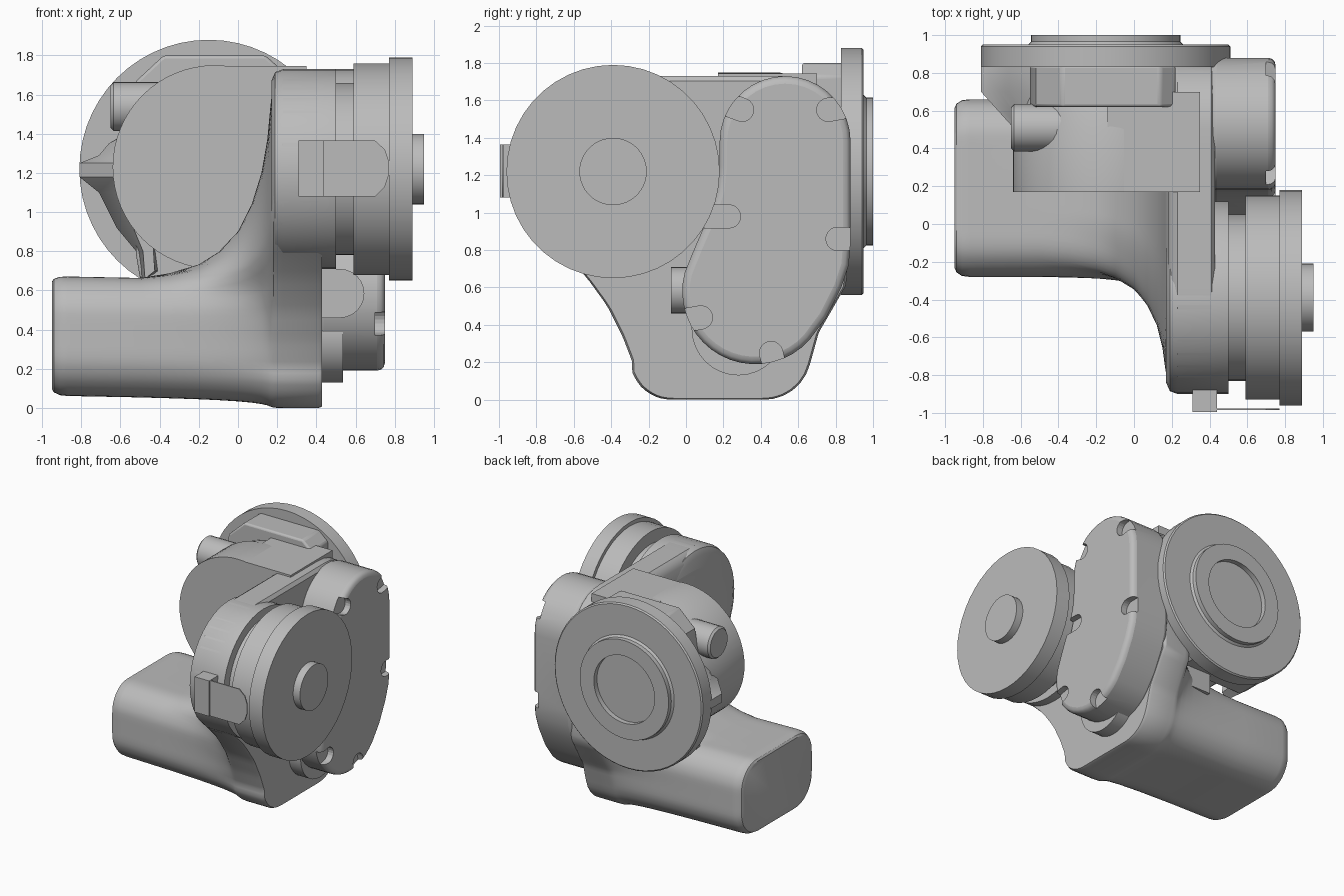
import bpy, bmesh
from math import sin, cos, pi, radians
from mathutils import Vector

cube = bpy.data.objects.get("Cube")
if cube:
    bpy.data.objects.remove(cube, do_unlink=True)

grey = bpy.data.materials.new("plain grey")
grey.use_nodes = True
colour = (0.5, 0.5, 0.5, 1)
grey.diffuse_color = colour
grey.node_tree.nodes["Principled BSDF"].inputs["Base Color"].default_value = colour
parts = []


def place(axis, u, v, w):
    """Map a cross-section point (u, v) at distance w along the axis."""
    return (w, u, v) if axis == "x" else (u, w, v)


def skin(name, rings, bevel=0):
    """Bridge equal-length rings of points and cap both ends."""
    bm = bmesh.new()
    loops = [[bm.verts.new(p) for p in ring] for ring in rings]
    n = len(loops[0])
    for a, b in zip(loops, loops[1:]):
        for i in range(n):
            j = (i + 1) % n
            bm.faces.new((a[i], a[j], b[j], b[i]))
    bm.faces.new(loops[0])
    bm.faces.new(loops[-1])
    bmesh.ops.recalc_face_normals(bm, faces=bm.faces)
    mesh = bpy.data.meshes.new(name)
    bm.to_mesh(mesh)
    bm.free()
    mesh.materials.append(grey)
    ob = bpy.data.objects.new(name, mesh)
    bpy.context.collection.objects.link(ob)
    if bevel:
        mod = ob.modifiers.new("rounded edges", "BEVEL")
        mod.width = bevel
        mod.segments = 3
        mod.angle_limit = radians(40)
    parts.append(ob)
    return ob


def prism(name, axis, points, start, end, bevel=0):
    return skin(name, [[place(axis, u, v, w) for u, v in points] for w in (start, end)], bevel)


def arc(cu, cv, r, a0, a1, n=12):
    return [(cu + r * cos(radians(a0 + (a1 - a0) * i / n)),
             cv + r * sin(radians(a0 + (a1 - a0) * i / n))) for i in range(n + 1)]


def lathe(name, axis, cu, cv, profile, n=44):
    """Turn (radius, position) pairs around an axis."""
    return skin(name, [[place(axis, cu + r * cos(2 * pi * i / n), cv + r * sin(2 * pi * i / n), w)
                        for i in range(n)] for r, w in profile])


def radial(points, centre, n=112):
    """Resample a closed outline along rays from a centre."""
    c, out = Vector(centre), []
    pts = [Vector(p) - c for p in points]
    for i in range(n):
        d = Vector((cos(2 * pi * i / n), sin(2 * pi * i / n)))
        best = 0
        for p, q in zip(pts, pts[1:] + pts[:1]):
            e = q - p
            det = d.x * e.y - d.y * e.x
            if abs(det) < 1e-9:
                continue
            dist = (p.x * e.y - p.y * e.x) / det
            s = (p.x * d.y - p.y * d.x) / det
            if -1e-6 <= s <= 1 + 1e-6 and dist > best:
                best = dist
        out.append(d * best)
    return out


# Housing: motor barrel flowing into the tall side wall
centre = Vector((0.2, 0.38))
motor = (arc(-0.06, 0.26, 0.22, 180, 270, 8) + arc(0.44, 0.26, 0.22, 270, 360, 8)
         + arc(0.46, 0.45, 0.2, 0, 90, 8) + arc(-0.08, 0.45, 0.2, 90, 180, 8))
wall = (arc(-0.39, 1.22, 0.51, 90, 215, 20)
        + [(-0.55, 0.68), (-0.42, 0.5), (-0.34, 0.34), (-0.29, 0.21)]
        + arc(-0.08, 0.22, 0.22, 200, 270, 6) + arc(0.42, 0.25, 0.25, 270, 345, 6)
        + [(0.71, 0.36), (0.78, 0.48), (0.86, 0.62)]
        + arc(0.53, 1.4, 0.33, 0, 90, 8))
small, big = radial(motor, centre), radial(wall, centre)
stations = [(-0.95, 0, 0.9), (-0.94, 0, 0.95), (-0.91, 0, 0.99), (-0.87, 0, 1),
            (-0.5, 0, 1), (-0.35, 0.025, 1), (-0.2, 0.07, 1), (-0.1, 0.13, 1),
            (0, 0.23, 1), (0.07, 0.36, 1), (0.12, 0.51, 1), (0.15, 0.67, 1),
            (0.165, 0.82, 1), (0.18, 0.94, 1), (0.2, 0.98, 1), (0.23, 1, 1),
            (0.41, 1, 1), (0.43, 1, 0.98)]
rings = []
for x, t, scale in stations:
    lift = 0.02 * (0.2 - x) * (1 - t)
    rings.append([(x, centre.x + p.x, centre.y + p.y + lift)
                  for p in (a.lerp(b, t) * scale for a, b in zip(small, big))])
skin("motor_housing", rings)

# Central body
lathe("central_body", "y", -0.12, 1.23, [(0.52, 0.17), (0.52, 0.5), (0.46, 0.7)], 64)
prism("body_block", "x", [(0.17, 0.5), (0.7, 0.5), (0.7, 1.745), (0.17, 1.745)], -0.14, 0.35)

# Front rotating drum and its mounting boss
lathe("drum_boss", "x", -0.39, 1.22, [(0.45, 0.17), (0.495, 0.19), (0.51, 0.23), (0.51, 0.5)])
lathe("front_drum", "x", -0.39, 1.22,
      [(0.44, 0.45), (0.44, 0.59), (0.54, 0.59), (0.54, 0.77), (0.57, 0.77), (0.57, 0.89),
       (0.18, 0.89), (0.18, 0.95)])

# Rear flange with recessed hub
lathe("rear_flange", "y", -0.15, 1.22,
      [(0.66, 0.83), (0.66, 0.94), (0.65, 0.95), (0.41, 0.95), (0.395, 0.965), (0.395, 1.0),
       (0.27, 1.0), (0.27, 0.96)], 56)
neck = [(-0.38, 1.8), (0.14, 1.8), (0.22, 1.73), (0.22, 0.75), (0.1, 0.66),
        (-0.5, 0.66), (-0.52, 0.78), (-0.55, 1.5), (-0.52, 1.67)]
prism("rear_neck", "y", neck, 0.62, 0.84, 0.015)

# Pointed lug beside the neck, tapering toward the front
lug = [(-0.5, 1.45), (-0.66, 1.35), (-0.71, 1.29), (-0.81, 1.25), (-0.81, 1.18),
       (-0.71, 1.1), (-0.62, 0.92), (-0.52, 0.8), (-0.5, 0.66), (-0.4, 0.7)]
skin("pointed_lug", [[(-0.45 + (x + 0.45) * s, y, z) for x, z in lug]
                     for y, s in ((0.5, 0.5), (0.7, 1), (0.84, 1))])

# Cable gland
lathe("cable_gland", "x", 0.51, 1.54,
      [(0.11, -0.65), (0.125, -0.635), (0.125, -0.2)], 24)

# Kidney-shaped side cover with screw notches
kidney = (arc(0.53, 1.38, 0.35, 0, 180, 18)
          + [(0.18, 1.25), (0.165, 1.12), (0.12, 0.98), (0.05, 0.82)]
          + arc(0.37, 0.58, 0.39, 165, 318, 18)
          + [(0.75, 0.44), (0.83, 0.6), (0.87, 0.72), (0.88, 0.84)])
cover = prism("side_cover", "x", kidney, 0.4, 0.75, 0.04)
notches = [(0.3, 1.55, 160), (0.76, 1.55, 10), (0.23, 0.98, 180),
           (0.81, 0.86, 0), (0.08, 0.44, 190), (0.455, 0.25, 285)]
for y, z, angle in notches:
    a = radians(angle)
    out = Vector((cos(a), sin(a))) * 0.25
    slot = arc(y, z, 0.062, angle + 90, angle + 270, 10)
    slot += [(slot[-1][0] + out.x, slot[-1][1] + out.y), (slot[0][0] + out.x, slot[0][1] + out.y)]
    cutter = prism("notch_cutter", "x", slot, 0.7, 0.8)
    cutter.hide_render = True
    cutter.hide_viewport = True
    parts.remove(cutter)
    cut = cover.modifiers.new("screw notch", "BOOLEAN")
    cut.operation = "DIFFERENCE"
    cut.solver = "EXACT"
    cut.object = cutter

# Lower spacer disc and side connector
lathe("lower_spacer", "x", 0.28, 0.38, [(0.25, 0.4), (0.25, 0.535)], 32)
connector = [(0.4, 0.46)] + arc(0.52, 0.585, 0.125, -90, 90, 12) + [(0.4, 0.71)]
prism("side_connector", "y", connector, -0.08, 0.12)

# Front indicator block with thin pointer plate
prism("indicator_block", "y", [(0.31, 1.08), (0.44, 1.08), (0.44, 1.365), (0.31, 1.365)], -0.995, -0.85)
plate = [(0.42, 1.08), (0.7, 1.08), (0.75, 1.13), (0.77, 1.19), (0.77, 1.26),
         (0.75, 1.32), (0.7, 1.365), (0.42, 1.365)]
prism("pointer_plate", "y", plate, -0.985, -0.976)

# Shading
for ob in bpy.context.selected_objects:
    ob.select_set(False)
for ob in parts:
    ob.select_set(True)
bpy.context.view_layer.objects.active = parts[0]
bpy.ops.object.shade_smooth_by_angle(angle=radians(30))
